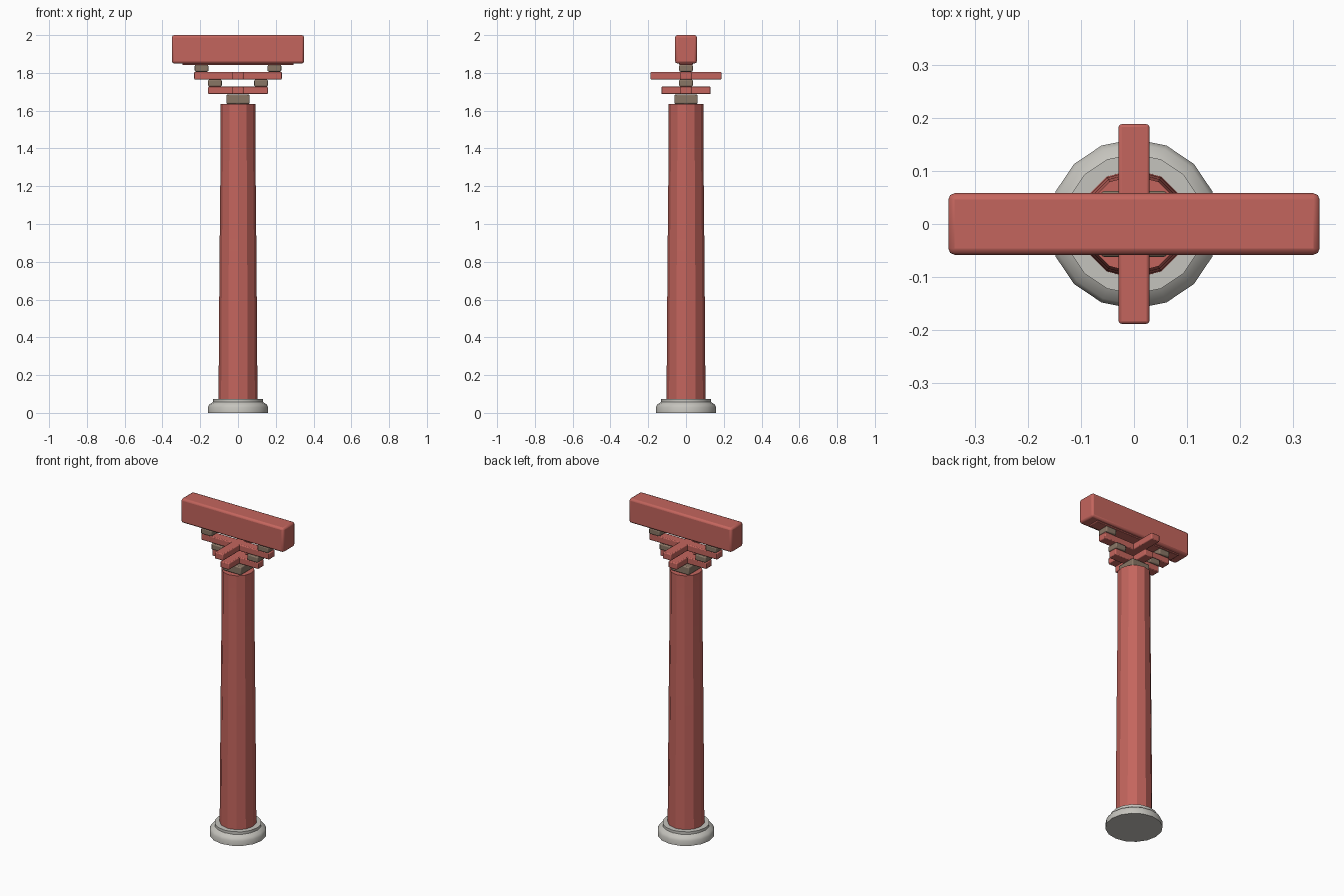
import bpy
import math

cube = bpy.data.objects.get("Cube")
if cube:
    bpy.data.objects.remove(cube, do_unlink=True)


def material(name, rgb):
    mat = bpy.data.materials.new(name)
    mat.use_nodes = True
    mat.diffuse_color = (*rgb, 1)
    mat.node_tree.nodes["Principled BSDF"].inputs["Base Color"].default_value = (*rgb, 1)
    return mat


red = material("red_lacquer", (0.55, 0.13, 0.11))
stone = material("pale_stone", (0.56, 0.55, 0.51))
wood = material("brown_wood", (0.25, 0.18, 0.13))


def finish(obj, mat, angle):
    obj.data.materials.append(mat)
    bpy.ops.object.select_all(action="DESELECT")
    obj.select_set(True)
    bpy.context.view_layer.objects.active = obj
    bpy.ops.object.shade_smooth_by_angle(angle=math.radians(angle))


def box(name, x, half_x, half_y, bottom, top, mat, bevel):
    """Softly bevelled block centred on y."""
    bpy.ops.mesh.primitive_cube_add(size=2, location=(x, 0, (bottom + top) / 2))
    obj = bpy.context.object
    obj.name = name
    obj.scale = (half_x, half_y, (top - bottom) / 2)
    bpy.ops.object.transform_apply(location=False, rotation=False, scale=True)
    mod = obj.modifiers.new("bevel", "BEVEL")
    mod.width = bevel
    mod.segments = 2
    finish(obj, mat, 40)


def turned(name, profile, sides, mat, angle):
    """Closed solid of revolution from (radius, height) pairs."""
    verts = [(r * math.cos(math.tau * i / sides), r * math.sin(math.tau * i / sides), z)
             for r, z in profile for i in range(sides)]
    faces = [(k * sides + i, k * sides + (i + 1) % sides,
              (k + 1) * sides + (i + 1) % sides, (k + 1) * sides + i)
             for k in range(len(profile) - 1) for i in range(sides)]
    faces.append(tuple(reversed(range(sides))))
    faces.append(tuple(range(len(verts) - sides, len(verts))))
    mesh = bpy.data.meshes.new(name)
    mesh.from_pydata(verts, [], faces)
    obj = bpy.data.objects.new(name, mesh)
    bpy.context.collection.objects.link(obj)
    finish(obj, mat, angle)


# Stone foot and tapering shaft
turned("stone_base", [(0.16, 0), (0.16, 0.03), (0.152, 0.045), (0.132, 0.058), (0.132, 0.074)],
       16, stone, 50)
turned("shaft", [(0.103, 0.074), (0.101, 0.4), (0.097, 0.9), (0.092, 1.4), (0.092, 1.636)],
       12, red, 20)

# Stepped bracket set: crossed arms carrying bearing blocks
box("cap_block", 0, 0.062, 0.062, 1.636, 1.685, wood, 0.006)
tiers = [("lower", 1.687, 0.158, 0.131, 0.122), ("upper", 1.765, 0.232, 0.188, 0.193)]
for tier, z, reach_x, reach_y, block_x in tiers:
    box(tier + "_cross_arm_side", 0, reach_x, 0.029, z, z + 0.04, red, 0.005)
    box(tier + "_cross_arm_front", 0, 0.029, reach_y, z, z + 0.04, red, 0.005)
    for side, sign in (("left", 1), ("right", -1)):
        box(f"{tier}_block_{side}", sign * block_x, 0.036, 0.036,
            z + 0.041, z + 0.077, wood, 0.006)

# Beam on its bearing plate
box("bearing_plate", 0, 0.295, 0.036, 1.842, 1.86, red, 0.003)
box("beam", 0, 0.35, 0.058, 1.85, 2.0, red, 0.012)
